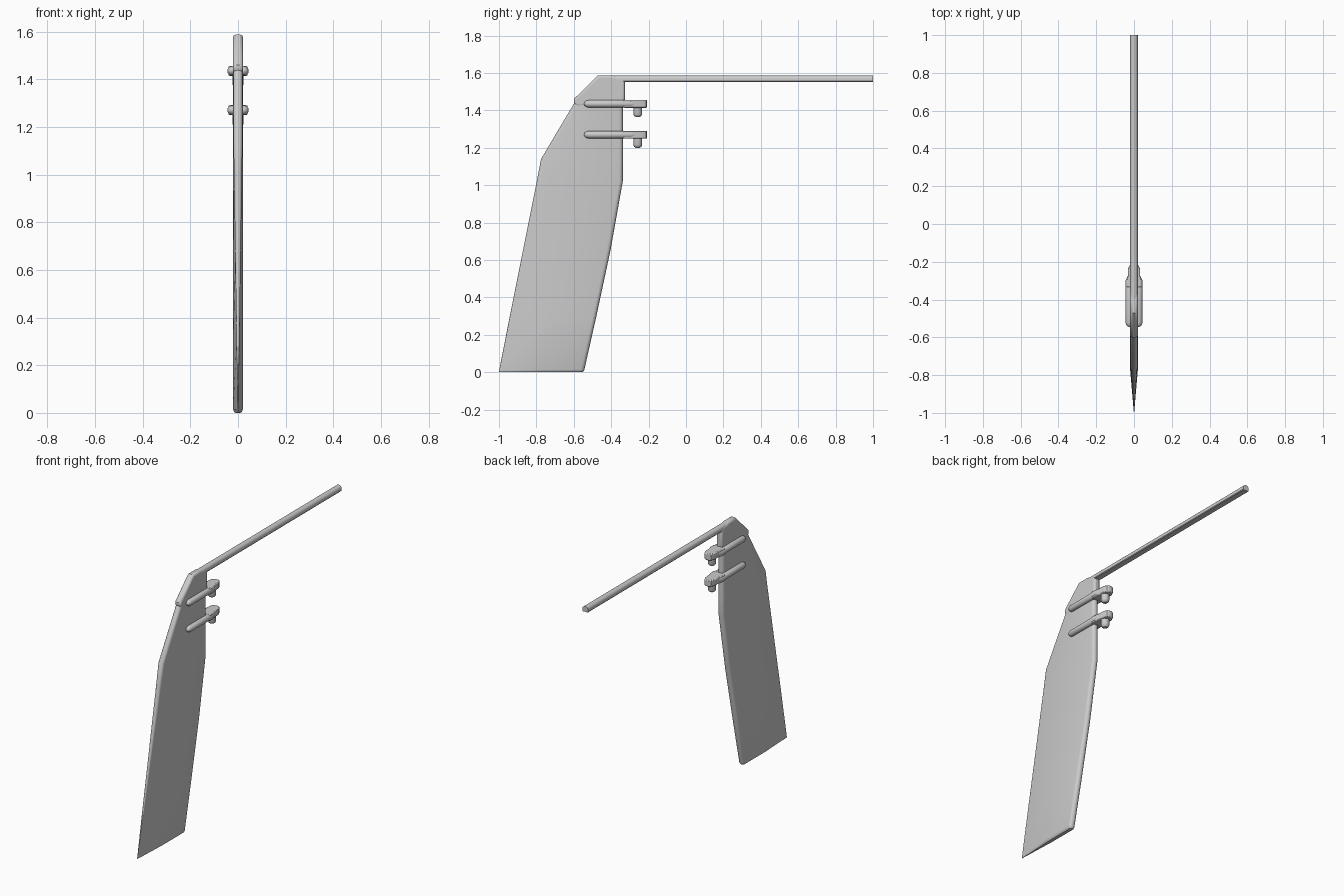
import bpy, bmesh, math

if "Cube" in bpy.data.objects:
    bpy.data.objects.remove(bpy.data.objects["Cube"])


def finish(name, bm, angle=35):
    bmesh.ops.recalc_face_normals(bm, faces=bm.faces)
    mesh = bpy.data.meshes.new(name)
    bm.to_mesh(mesh)
    bm.free()
    ob = bpy.data.objects.new(name, mesh)
    bpy.context.collection.objects.link(ob)
    bpy.ops.object.select_all(action='DESELECT')
    ob.select_set(True)
    bpy.context.view_layer.objects.active = ob
    bpy.ops.object.shade_smooth_by_angle(angle=math.radians(angle))
    return ob


def loft(name, rings):
    bm = bmesh.new()
    loops = [[bm.verts.new(p) for p in r] for r in rings]
    n = len(loops[0])
    for a, b in zip(loops, loops[1:]):
        for i in range(n):
            j = (i + 1) % n
            bm.faces.new((a[i], a[j], b[j], b[i]))
    bm.faces.new(loops[0])
    bm.faces.new(loops[-1])
    return finish(name, bm)


def bevel(ob, width, segments=3):
    m = ob.modifiers.new("rounding", 'BEVEL')
    m.width, m.segments, m.limit_method = width, segments, 'ANGLE'
    m.angle_limit = math.radians(50)


# Blade: foil sections, the trailing edge thinning to a point at the foot
def section(z, trail, lead, ht, h):
    pts = []
    for i in range(9):
        a = -math.pi / 2 + math.pi * i / 8
        pts.append((-h * math.sin(a), lead - h + h * math.cos(a), z))
    mid = trail + (lead - trail) * 0.5
    pts.append((-h, mid, z))
    for i in range(9):
        a = math.pi / 2 + math.pi * i / 8
        pts.append((-ht * math.sin(a), trail + ht + ht * math.cos(a), z))
    pts.append((h, mid, z))
    return pts


loft("rudder_blade", [section(*s) for s in (
    (0.0, -0.998, -0.552, 0.0005, 0.010),
    (0.005, -1.0, -0.547, 0.0008, 0.017),
    (0.015, -0.998, -0.543, 0.001, 0.0205),
    (0.30, -0.942, -0.479, 0.006, 0.0205),
    (0.65, -0.872, -0.404, 0.011, 0.0205),
    (1.02, -0.798, -0.338, 0.017, 0.0205),
    (1.14, -0.775, -0.337, 0.019, 0.0205),
    (1.44, -0.597, -0.337, 0.0195, 0.0205))])

# Rudder head joining blade and tiller
head = [(-0.327, 1.57), (-0.327, 1.43), (-0.58, 1.42), (-0.60, 1.435),
        (-0.60, 1.46), (-0.47, 1.587), (-0.40, 1.587)]
ob = loft("rudder_head", [[(x, y, z) for y, z in head] for x in (-0.021, 0.021)])
bevel(ob, 0.012)

# Tiller: flat underside, rounded top
tiller = [(-0.017, 1.552), (0.017, 1.552), (0.02, 1.556)]
tiller += [(0.02 * math.cos(math.pi * i / 10), 1.567 + 0.02 * math.sin(math.pi * i / 10))
           for i in range(11)] + [(-0.02, 1.556)]
loft("tiller", [[(x, y, z) for x, z in tiller] for y in (-0.45, 1.0)])


# Pintle fittings: rounded side straps, front block and pin
def strap(name, side, z):
    r, rings = 0.02, []
    for y, f in ((-0.545, 0.1), (-0.542, 0.5), (-0.535, 0.8), (-0.522, 1),
                 (-0.30, 1), (-0.27, 0.8)):
        x0 = side * (0.025 if y < -0.28 else 0.015)
        rings.append([(x0 + r * f * math.cos(k * math.pi / 8), y,
                       z + r * f * math.sin(k * math.pi / 8)) for k in range(16)])
    loft(name, rings)


for label, z in (("upper", 1.435), ("lower", 1.27)):
    for side, s in (("left", -1), ("right", 1)):
        strap(f"{label}_{side}_strap", s, z)
    half = [(0.040, -0.335), (0.040, -0.30), (0.033, -0.275), (0.031, -0.235),
            (0.022, -0.215), (0.010, -0.208)]
    plan = half + [(-x, y) for x, y in reversed(half)]
    ob = loft(f"{label}_pintle_block", [[(x, y, z + dz) for x, y in plan]
                                        for dz in (-0.021, 0.021)])
    bevel(ob, 0.005, 2)
    pin = [(0.024, 0.0), (0.024, -0.055), (0.020, -0.064), (0.012, -0.070)]
    loft(f"{label}_pintle_pin", [[(r * math.cos(k * math.pi / 8),
                                   -0.258 + r * math.sin(k * math.pi / 8), z + dz)
                                  for k in range(16)] for r, dz in pin])
